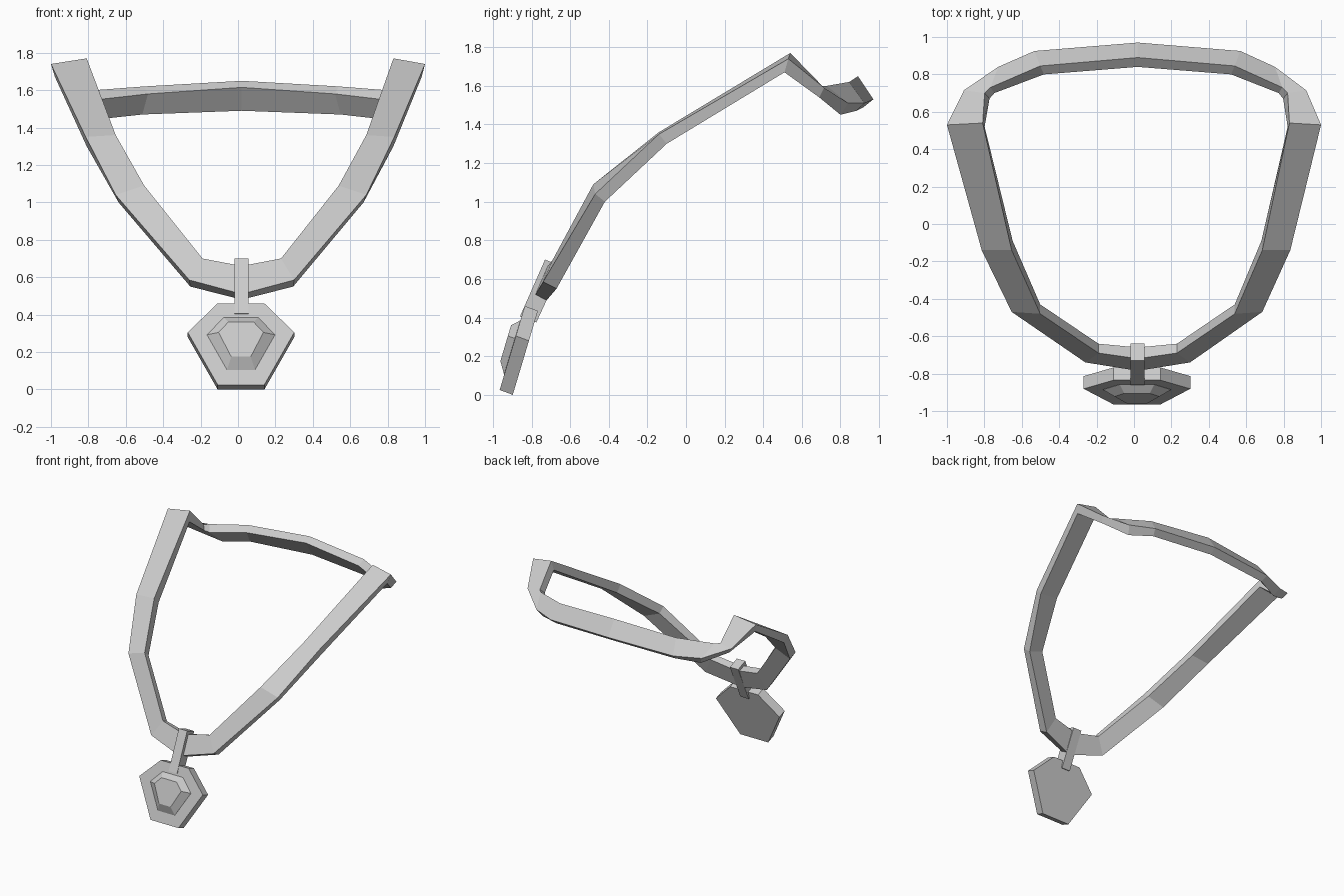
import bpy, bmesh

if "Cube" in bpy.data.objects:
    bpy.data.objects.remove(bpy.data.objects["Cube"])


def loft(name, rings, closed=False):
    """Skin a series of equal-sized point rings with flat faces."""
    bm = bmesh.new()
    vs = [[bm.verts.new(p) for p in r] for r in rings]
    n = len(vs[0])
    pairs = list(zip(vs, vs[1:] + vs[:1])) if closed else list(zip(vs, vs[1:]))
    for a, b in pairs:
        for i in range(n):
            j = (i + 1) % n
            bm.faces.new((a[i], a[j], b[j], b[i]))
    if not closed:
        bm.faces.new(vs[0])
        bm.faces.new(vs[-1])
    bmesh.ops.recalc_face_normals(bm, faces=bm.faces)
    me = bpy.data.meshes.new(name)
    bm.to_mesh(me)
    bm.free()
    ob = bpy.data.objects.new(name, me)
    bpy.context.collection.objects.link(ob)
    return ob


# Neck band: right-half sections, corners = top inner, top outer, under outer, under inner
half = [
    [(0, -.72, .66), (0, -.785, .51), (0, -.73, .48), (0, -.66, .64)],
    [(.21, -.69, .70), (.28, -.74, .585), (.275, -.67, .55), (.21, -.64, .68)],
    [(.52, -.48, 1.09), (.67, -.47, 1.04), (.655, -.42, 1.0), (.52, -.43, 1.05)],
    [(.67, -.14, 1.36), (.825, -.14, 1.35), (.82, -.10, 1.30), (.665, -.09, 1.31)],
    [(.82, .54, 1.77), (1, .53, 1.74), (.98, .51, 1.67), (.81, .52, 1.69)],
    [(.81, .70, 1.60), (.915, .715, 1.59), (.88, .69, 1.54), (.785, .67, 1.57)],
    [(.78, .73, 1.60), (.74, .84, 1.51), (.71, .80, 1.45), (.76, .70, 1.55)],
    [(.52, .845, 1.62), (.55, .925, 1.51), (.53, .88, 1.47), (.50, .80, 1.58)],
    [(0, .89, 1.65), (0, .97, 1.53), (0, .92, 1.49), (0, .84, 1.615)],
]


def side(section, s):
    # the band sits slightly off centre towards the front clasp
    return [(s * x + .02 * (1 - x ** 4), y, z) for x, y, z in section]


loft("neck_band",
     [side(r, 1) for r in half] + [side(r, -1) for r in half[-2:0:-1]], closed=True)

# Hanger bar that links band and pendant
bar = [(-.73, .70), (-.86, .405), (-.775, .375), (-.64, .665)]
loft("hanger_bar", [[(x, y, z) for y, z in bar] for x in (-.02, .055)])


# Pendant: six-sided tilted plate with a raised faceted stone
def hexagon(top, mid, low, zs, off=(0, 0)):
    pts = [(top, zs[0]), (mid, zs[1]), (low, zs[2]),
           (-low, zs[2]), (-mid, zs[1]), (-top, zs[0])]
    return [(x + .016, -.965 + .299 * (z - .025) + off[0], z + off[1]) for x, z in pts]


plate = (.125, .285, .125, (.46, .305, .025))
loft("pendant_plate", [hexagon(*plate, (.068, -.025)), hexagon(*plate)])
loft("pendant_stone", [
    hexagon(.092, .182, .075, (.385, .292, .105), (.01, 0)),
    hexagon(.092, .182, .075, (.385, .292, .105), (-.001, 0)),
    hexagon(.068, .12, .052, (.36, .305, .175), (-.041, 0))])
